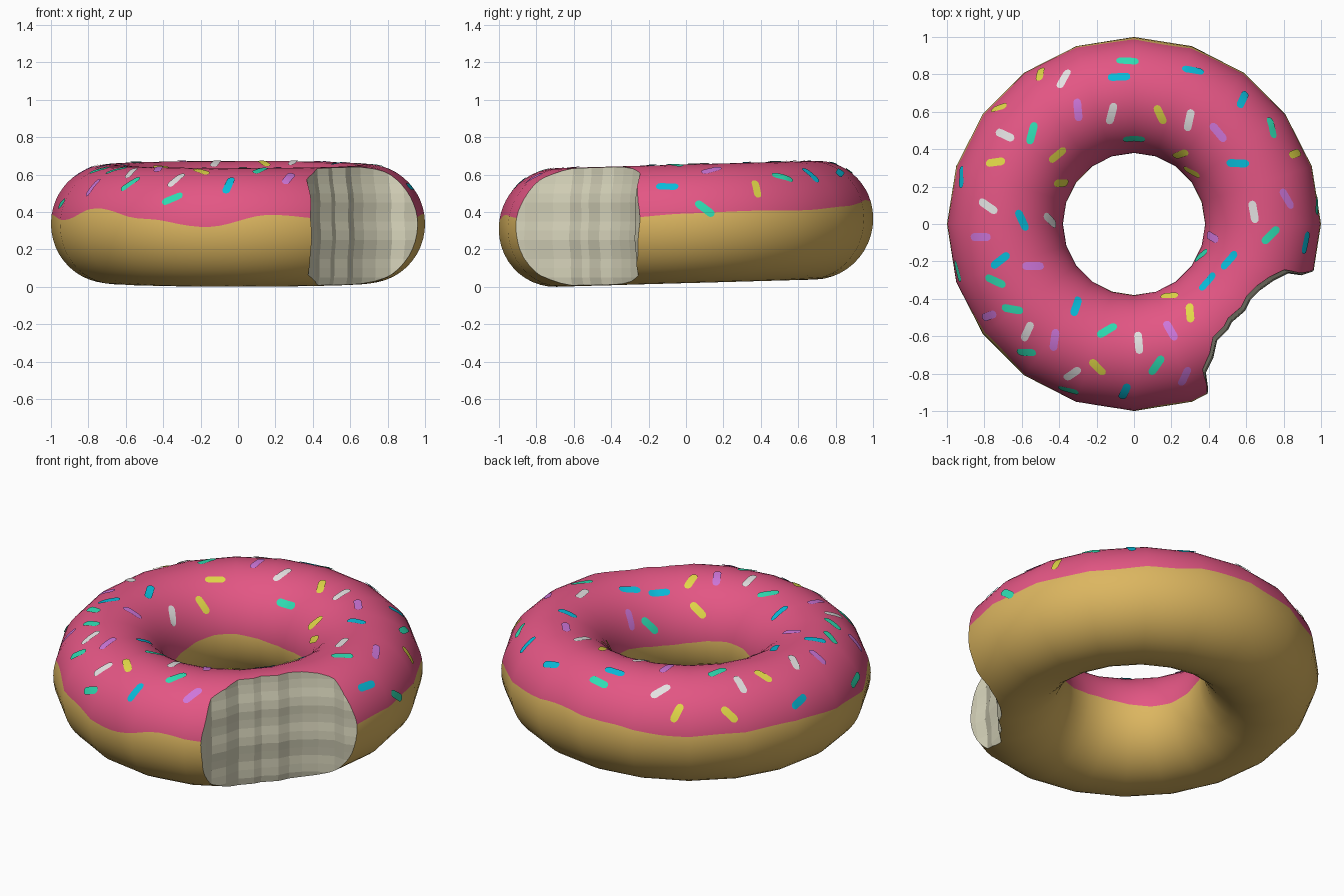
import bpy, bmesh, math
from mathutils import Vector

if "Cube" in bpy.data.objects:
    bpy.data.objects.remove(bpy.data.objects["Cube"])

SIDES, SUB, ROWS = 20, 6, 24          # ring facets, cuts per facet, rows per colour
RING, TUBE_R, TUBE_Z = 0.69, 0.31, 0.317
MID_Z, TILT = 0.337, 0.028


def material(name, rgb):
    lin = [c / 255 / 12.92 if c < 11 else ((c / 255 + 0.055) / 1.055) ** 2.4 for c in rgb]
    m = bpy.data.materials.new(name)
    m.diffuse_color = (*lin, 1)
    m.use_nodes = True
    m.node_tree.nodes["Principled BSDF"].inputs["Base Color"].default_value = m.diffuse_color
    return m


icing = material("pink_icing", (227, 86, 132))
dough = material("golden_dough", (220, 182, 96))
crumb = material("pale_crumb", (214, 211, 186))


def new_object(name, bm, mats):
    mesh = bpy.data.meshes.new(name)
    bm.to_mesh(mesh)
    bm.free()
    for m in mats:
        mesh.materials.append(m)
    ob = bpy.data.objects.new(name, mesh)
    bpy.context.collection.objects.link(ob)
    return ob


# --- faceted ring surface, before the slight tilt
def facet(theta):
    step = 2 * math.pi / SIDES
    return math.cos(step / 2) / math.cos(theta % step - step / 2)


def surface(theta, phi, lift=0.0):
    r = (RING + (TUBE_R + lift) * math.cos(phi)) * facet(theta)
    return Vector((r * math.cos(theta), r * math.sin(theta), (TUBE_Z + lift) * math.sin(phi)))


def ring_coords(p):
    theta = math.atan2(p.y, p.x)
    r = math.hypot(p.x, p.y) / facet(theta)
    return theta, math.atan2(p.z / TUBE_Z, (r - RING) / TUBE_R)


def ring_normal(theta, phi):
    k = math.cos(phi) / TUBE_R
    return Vector((k * math.cos(theta), k * math.sin(theta), math.sin(phi) / TUBE_Z)).normalized()


def tilt(p):
    return Vector((p.x, p.y, p.z + MID_Z + TILT * p.y))


def untilt(p):
    return Vector((p.x, p.y, p.z - MID_Z - TILT * p.y))


# --- wavy lower edge of the icing, one height every 20 degrees
EDGE = [.05, .03, .10, .05, .01, .075, .05, .04, .04,
        .055, .06, .055, .07, .10, .08, .05, .06, .07]


def outer_edge(theta):
    t = (math.degrees(theta) + 180) % 360 / 20
    i = int(t)
    k = (1 - math.cos(math.pi * (t - i))) / 2
    return EDGE[i % 18] * (1 - k) + EDGE[(i + 1) % 18] * k


def inner_edge(theta):
    return 0.02 + 0.025 * math.sin(3 * theta + 0.5)


# --- doughnut body: icing rows over the top, dough rows underneath
bm = bmesh.new()
rings = []
for j in range(SIDES * SUB):
    seg, part = divmod(j, SUB)
    # even steps along each flat facet
    a, b = (2 * math.pi * (seg + d) / SIDES for d in (0, 1))
    k = part / SUB
    theta = math.atan2(math.sin(a) * (1 - k) + math.sin(b) * k,
                       math.cos(a) * (1 - k) + math.cos(b) * k)
    start = math.asin(outer_edge(theta) / TUBE_Z)
    turn = math.pi - math.asin(inner_edge(theta) / TUBE_Z)
    phis = [start + (turn - start) * i / ROWS for i in range(ROWS)]
    phis += [turn + (start + 2 * math.pi - turn) * i / ROWS for i in range(ROWS)]
    rings.append([bm.verts.new(tilt(surface(theta, p))) for p in phis])
for j, ring in enumerate(rings):
    nxt = rings[(j + 1) % len(rings)]
    for i in range(2 * ROWS):
        i2 = (i + 1) % (2 * ROWS)
        f = bm.faces.new((ring[i], nxt[i], nxt[i2], ring[i2]))
        f.material_index = 0 if i < ROWS else 1
bmesh.ops.recalc_face_normals(bm, faces=bm.faces[:])
body = new_object("doughnut", bm, (icing, dough, crumb))

# --- bite cutter: scalloped outline lofted upwards, bulging at mid height
BITE = [(1.3, -.21), (.97, -.22), (.93, -.23), (.87, -.25), (.80, -.24), (.72, -.28),
        (.65, -.33), (.60, -.38), (.57, -.44), (.50, -.50), (.48, -.54), (.42, -.60),
        (.40, -.69), (.36, -.77), (.37, -.84), (.37, -.93), (.34, -.96), (.33, -1.3), (1.3, -1.3)]
bm = bmesh.new()
layers = []
for i in range(19):
    z = -0.1 + 0.05 * i
    out = 0.022 * max(0, 1 - ((z - 0.3) / 0.36) ** 2) + 0.003 * math.sin(z * 30)
    layers.append([bm.verts.new((x + out, y - out, z)) for x, y in BITE])
for lo, hi in zip(layers, layers[1:]):
    for i in range(len(BITE)):
        k = (i + 1) % len(BITE)
        bm.faces.new((lo[i], lo[k], hi[k], hi[i]))
bm.faces.new(layers[0])
bm.faces.new(layers[-1])
for f in bm.faces:
    f.material_index = 2
bmesh.ops.recalc_face_normals(bm, faces=bm.faces[:])
cutter = new_object("bite_cutter", bm, (icing, dough, crumb))
cutter.hide_render = True

mod = body.modifiers.new("bite", "BOOLEAN")
mod.operation, mod.solver, mod.object = "DIFFERENCE", "EXACT", cutter
graph = bpy.context.evaluated_depsgraph_get()
bitten = bpy.data.meshes.new_from_object(body.evaluated_get(graph))
body.modifiers.clear()
body.data = bitten
bpy.data.objects.remove(cutter)

# --- smooth ring shading, crisp bite
normals = [Vector((0, 0, 1))] * len(bitten.loops)
for poly in bitten.polygons:
    poly.use_smooth = True
    for li in poly.loop_indices:
        if poly.material_index == 2:
            normals[li] = poly.normal.copy()
        else:
            p = untilt(bitten.vertices[bitten.loops[li].vertex_index].co)
            normals[li] = ring_normal(*ring_coords(p))
bitten.normals_split_custom_set(normals)


# --- sprinkles: thin rounded plates that follow the icing, placed by (x, y, angle)
def sprinkles(name, rgb, spots, half_len=0.06, half_wid=0.021):
    bm = bmesh.new()
    for x, y, deg in spots:
        theta = math.atan2(y, x)
        c = (math.hypot(x, y) / facet(theta) - RING) / TUBE_R
        phi = math.acos(max(-0.97, min(0.97, c)))
        p0, n = surface(theta, phi), ring_normal(theta, phi)
        d = Vector((math.cos(math.radians(deg)), math.sin(math.radians(deg)), 0))
        t = (d - Vector((0, 0, n.dot(d) / n.z))).normalized()
        b = n.cross(t)
        rows = []
        for s in (-1, -.95, -.85, -.65, -.33, 0, .33, .65, .85, .95, 1):
            u = s * half_len
            e = max(0, abs(u) - (half_len - half_wid)) / half_wid
            w = half_wid * math.sqrt(max(0.08, 1 - e * e))
            rows.append([bm.verts.new(tilt(surface(*ring_coords(p0 + t * u + b * v), 0.005)))
                         for v in (-w, 0, w)])
        for r, q in zip(rows, rows[1:]):
            for i in range(2):
                bm.faces.new((r[i], q[i], q[i + 1], r[i + 1])).smooth = True
    new_object(name, bm, (material(name, rgb),))


sprinkles("yellow_sprinkles", (226, 216, 72), [
    (-.50, .80, 80), (-.72, .62, 20), (-.74, .33, 8), (-.41, .37, 40), (.14, .585, -65),
    (.25, .375, 20), (.31, .28, -30), (-.39, .22, 0), (.86, .375, 20), (.19, -.385, 0),
    (.30, -.475, -85), (-.195, -.765, -45)], 0.055)
sprinkles("white_sprinkles", (228, 226, 226), [
    (-.375, .775, 60), (-.69, .475, -25), (-.12, .59, 75), (.295, .555, 78), (-.78, .095, -35),
    (-.45, .02, -45), (.64, .065, -80), (-.57, -.575, 65), (.025, -.635, -85), (-.33, -.80, 35)])
sprinkles("purple_sprinkles", (206, 118, 218), [
    (-.30, .61, -85), (.45, .49, -50), (.815, .135, -60), (-.82, -.07, 0), (-.54, -.225, 0),
    (.42, -.07, -30), (-.775, -.49, 20), (-.425, -.62, 82), (.195, -.57, -60), (.27, -.815, 65)])
sprinkles("blue_sprinkles", (8, 188, 218), [
    (-.08, .785, 2), (.315, .82, -8), (.58, .665, 65), (.555, .325, -2), (-.60, .02, -65),
    (-.715, -.195, 38), (-.31, -.44, 72), (.51, -.195, 50), (.395, -.31, 50), (.915, -.10, 80),
    (-.92, .25, 85), (.135, -.19 - .25, 50), (-.05, -.895, 65)][:11] + [(-.05, -.895, 65)])
sprinkles("green_sprinkles", (46, 220, 178), [
    (-.035, .87, -5), (.735, .515, -75), (0, .46, 0), (-.545, .485, 75), (.73, -.06, 45),
    (.36, -.17, 40), (-.74, -.305, -25), (-.65, -.455, -10), (-.575, -.685, 0),
    (-.145, -.57, 30), (.12, -.755, 55), (-.35, -.885, -10), (-.94, -.25, -70), (.975, .10, 85)])
